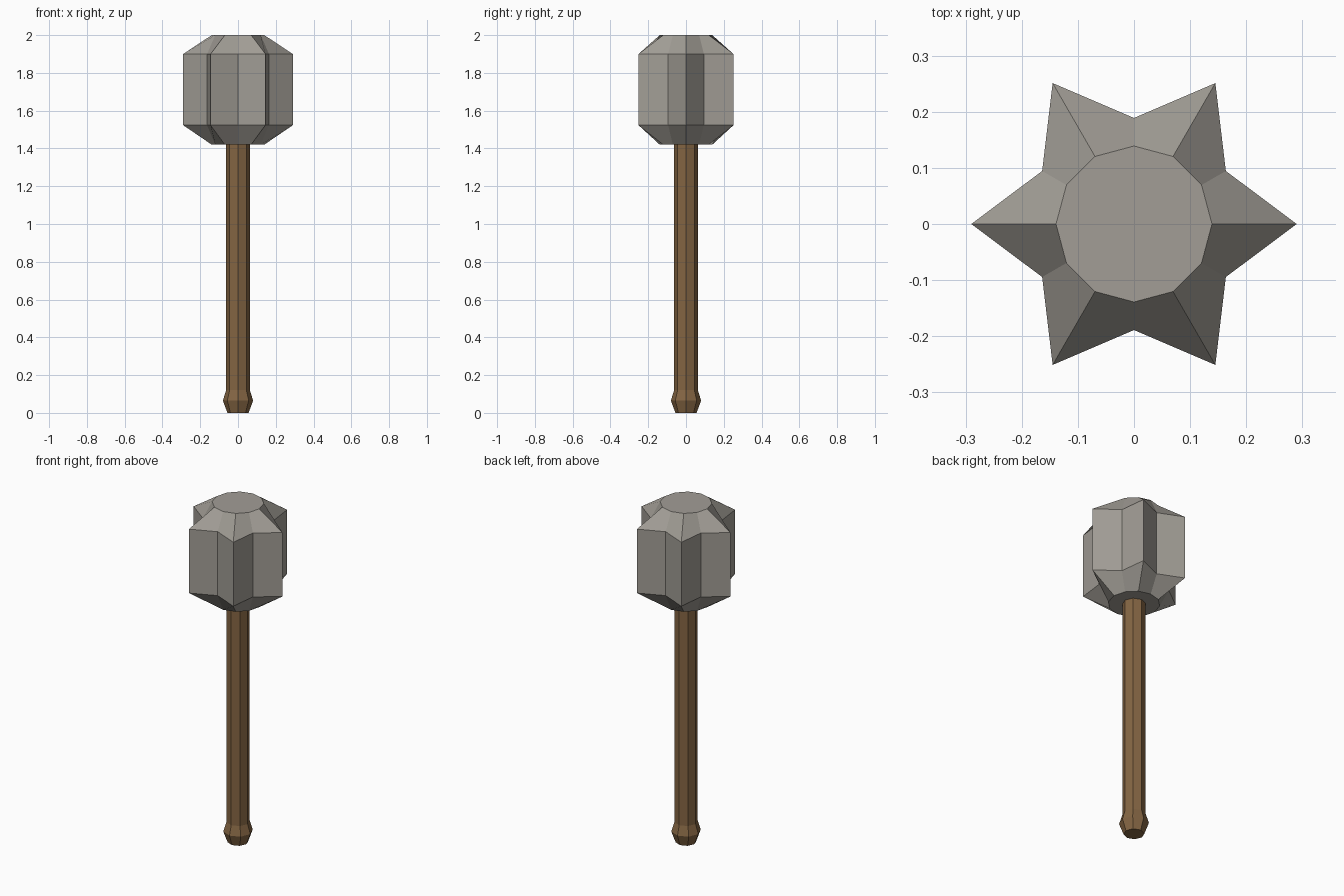
import bpy, bmesh, math

if "Cube" in bpy.data.objects:
    bpy.data.objects.remove(bpy.data.objects["Cube"])


def material(name, rgb):
    m = bpy.data.materials.new(name)
    m.diffuse_color = (*rgb, 1.0)
    m.use_nodes = True
    m.node_tree.nodes["Principled BSDF"].inputs["Base Color"].default_value = m.diffuse_color
    return m


stone = material("grey stone", (0.36, 0.34, 0.305))
wood = material("brown wood", (0.23, 0.13, 0.056))


def ring_loft(name, rings, sides, mat):
    """Loft stacked rings; each ring is (z, radius on even points, radius on odd points)."""
    bm = bmesh.new()
    loops = []
    for z, even, odd in rings:
        loop = []
        for i in range(sides):
            a = 2 * math.pi * i / sides
            r = odd if i % 2 else even
            loop.append(bm.verts.new((r * math.cos(a), r * math.sin(a), z)))
        loops.append(loop)
    for low, high in zip(loops, loops[1:]):
        for i in range(sides):
            j = (i + 1) % sides
            bm.faces.new((low[i], low[j], high[j], high[i]))
    bm.faces.new(loops[0][::-1])
    bm.faces.new(loops[-1])
    mesh = bpy.data.meshes.new(name)
    bm.to_mesh(mesh)
    bm.free()
    mesh.materials.append(mat)
    obj = bpy.data.objects.new(name, mesh)
    bpy.context.collection.objects.link(obj)
    return obj


# Wooden shaft with a flared pommel at the foot
ring_loft("handle", [(0.0, 0.056, 0.056), (0.065, 0.08, 0.08),
                     (0.12, 0.063, 0.063), (1.425, 0.063, 0.063)], 8, wood)

# Six-flanged star head tapering to twelve-sided caps
ring_loft("flanged_head", [(1.42, 0.139, 0.139), (1.523, 0.29, 0.189),
                           (1.9, 0.29, 0.189), (2.0, 0.139, 0.139)], 12, stone)
